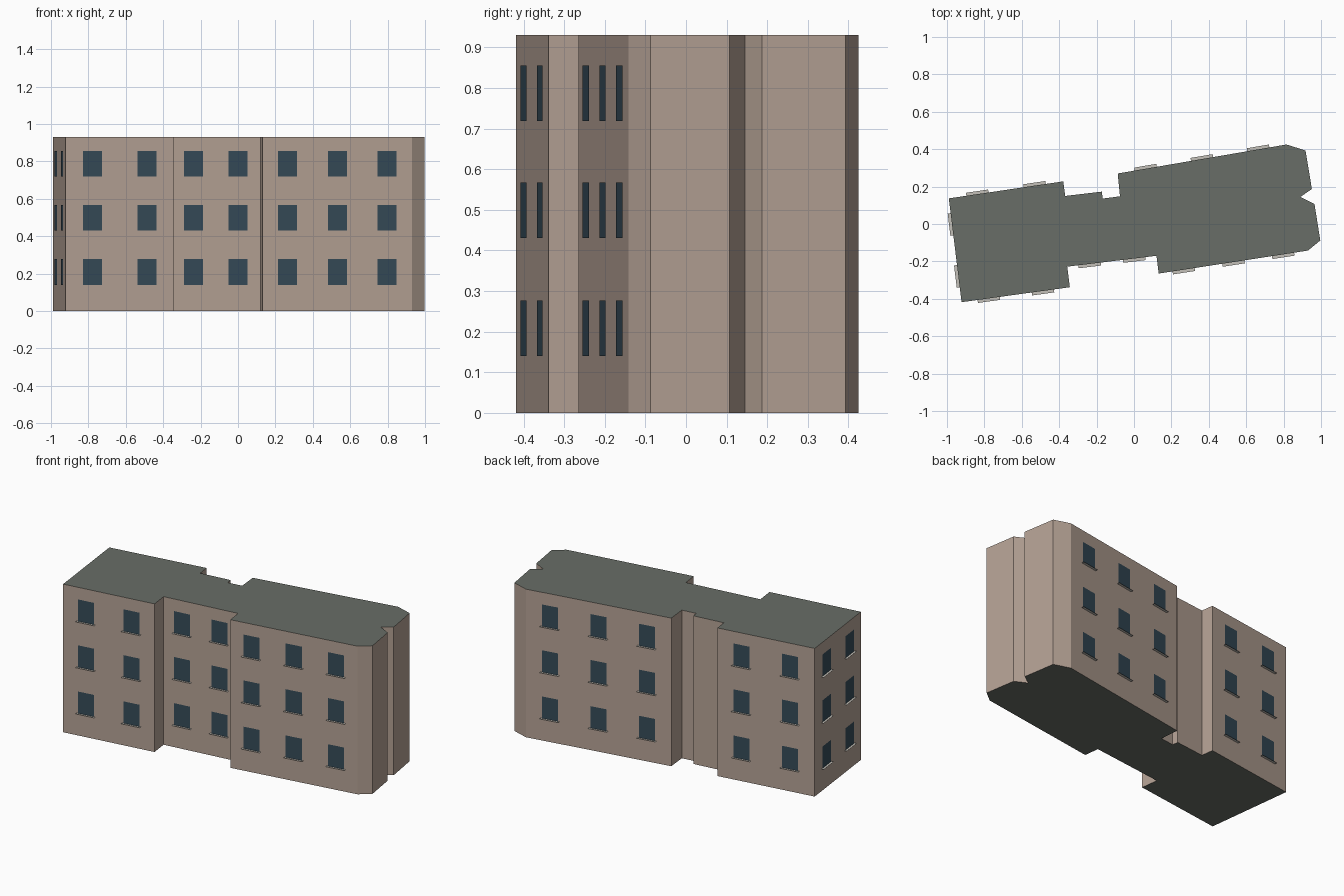
import bpy
from mathutils import Vector

if "Cube" in bpy.data.objects:
    bpy.data.objects.remove(bpy.data.objects["Cube"])

HEIGHT = 0.93
# Footprint, clockwise from the back-left corner
OUTLINE = [(-0.99, 0.137), (-0.378, 0.228), (-0.368, 0.150), (-0.172, 0.173),
           (-0.167, 0.136), (-0.075, 0.148), (-0.087, 0.270), (0.815, 0.425),
           (0.917, 0.393), (0.951, 0.187), (0.890, 0.145), (0.965, 0.107),
           (0.996, -0.088), (0.930, -0.142), (0.132, -0.265), (0.120, -0.170),
           (-0.357, -0.228), (-0.343, -0.338), (-0.922, -0.418)]
# Wall index -> window columns
WINDOWS = {0: 2, 6: 3, 13: 3, 15: 2, 17: 2, 18: 2}
FLOORS = [0.14, 0.43, 0.718]
WIN_W, WIN_H = 0.102, 0.137
SILL_W, SILL_D = 0.12, 0.016


def material(name, rgb):
    mat = bpy.data.materials.new(name)
    mat.diffuse_color = (*rgb, 1)
    mat.use_nodes = True
    mat.node_tree.nodes["Principled BSDF"].inputs["Base Color"].default_value = mat.diffuse_color
    return mat


def mesh_object(name, verts, faces, *mats):
    mesh = bpy.data.meshes.new(name)
    mesh.from_pydata(verts, [], faces)
    for mat in mats:
        mesh.materials.append(mat)
    obj = bpy.data.objects.new(name, mesh)
    bpy.context.collection.objects.link(obj)
    return obj


wall_mat = material("wall", (0.46, 0.36, 0.30))
roof_mat = material("roof", (0.14, 0.155, 0.135))
glass_mat = material("glass", (0.036, 0.070, 0.097))
sill_mat = material("sill", (0.55, 0.53, 0.48))

# Building body: walls, roof and base in one closed prism
n = len(OUTLINE)
verts = [(x, y, z) for z in (0, HEIGHT) for x, y in OUTLINE]
faces = [(i, i + n, (i + 1) % n + n, (i + 1) % n) for i in range(n)]
faces += [tuple(range(n)), tuple(reversed(range(n, 2 * n)))]
body = mesh_object("building_body", verts, faces, wall_mat, roof_mat)
for face in body.data.polygons[-2:]:
    face.material_index = 1

# Window panes and flat sills, evenly spaced along each wall
up = Vector((0, 0, 1))
for wall, columns in WINDOWS.items():
    a = Vector((*OUTLINE[wall], 0))
    b = Vector((*OUTLINE[(wall + 1) % n], 0))
    along = (b - a).normalized()
    out = up.cross(along)
    for c in range(columns):
        centre = a.lerp(b, (c + 0.5) / columns)
        for f, z in enumerate(FLOORS):
            tag = f"{wall}_{c}_{f}"
            base = centre + up * z
            half = along * WIN_W / 2
            p = base + out * 0.002
            mesh_object("window_" + tag,
                        [p + half, p - half, p - half + up * WIN_H, p + half + up * WIN_H],
                        [(0, 1, 2, 3)], glass_mat)
            half = along * SILL_W / 2
            q = base + out * SILL_D
            mesh_object("sill_" + tag, [base - half, base + half, q + half, q - half],
                        [(3, 2, 1, 0)], sill_mat)
